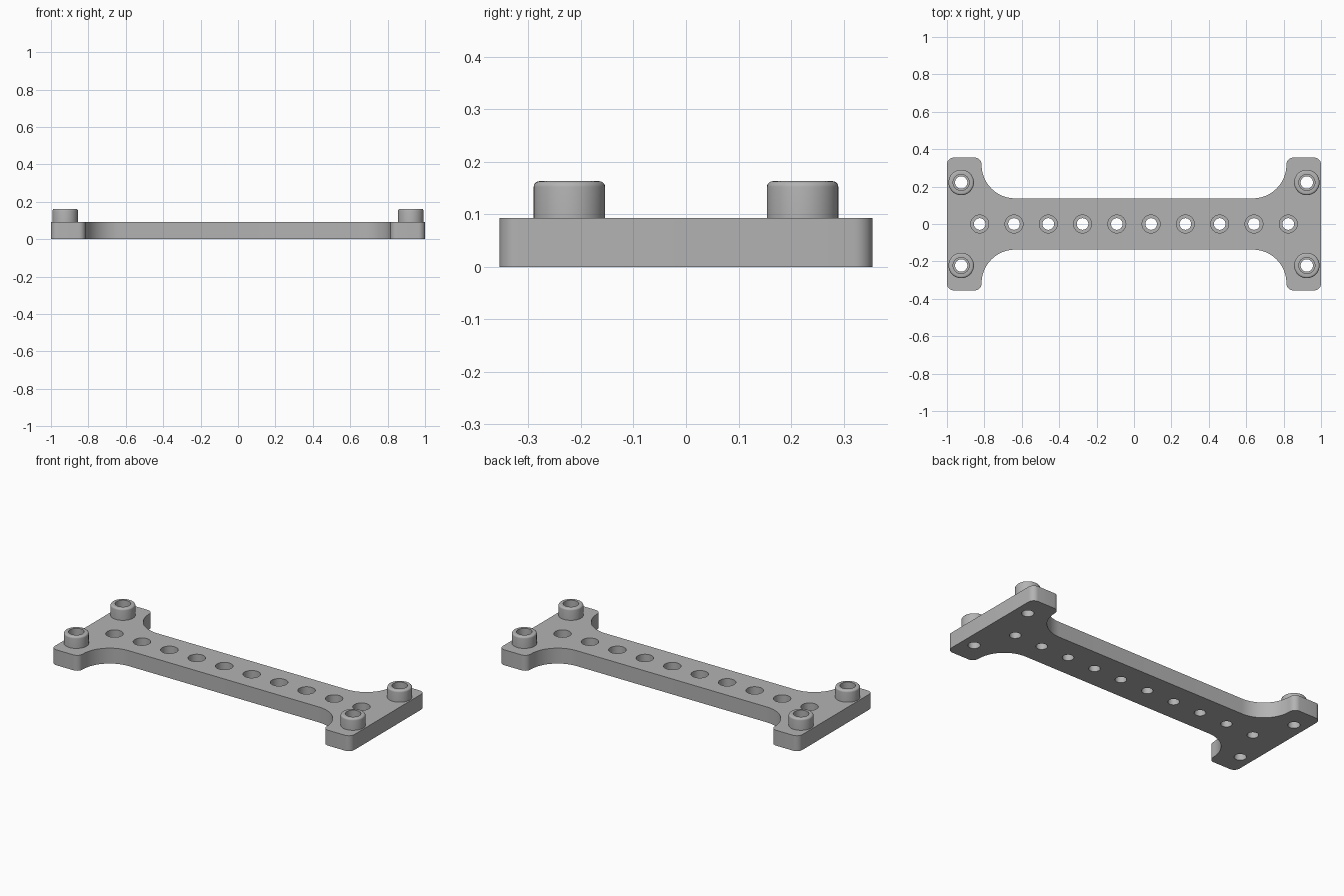
import bpy, bmesh
from math import cos, sin, pi, radians
from mathutils import Vector

if "Cube" in bpy.data.objects:
    bpy.data.objects.remove(bpy.data.objects["Cube"])

# Plain grey finish
grey = bpy.data.materials.new("grey plastic")
grey.use_nodes = True
colour = (0.45, 0.45, 0.45, 1)
grey.diffuse_color = colour
grey.node_tree.nodes["Principled BSDF"].inputs["Base Color"].default_value = colour

LENGTH, WIDTH, THICK, TOP = 1.0, 0.355, 0.093, 0.163
WAIST, ARM, FILLET, CORNER = 0.137, 0.815, 0.18, 0.036


def finish(name, bm):
    bmesh.ops.recalc_face_normals(bm, faces=bm.faces[:])
    mesh = bpy.data.meshes.new(name)
    bm.to_mesh(mesh)
    bm.free()
    mesh.materials.append(grey)
    obj = bpy.data.objects.new(name, mesh)
    bpy.context.collection.objects.link(obj)
    return obj


def smooth(obj):
    bpy.ops.object.select_all(action='DESELECT')
    obj.select_set(True)
    bpy.context.view_layer.objects.active = obj
    bpy.ops.object.shade_smooth_by_angle(angle=radians(35))


def arc(cx, cy, r, start, end, steps):
    angles = [radians(start + (end - start) * i / steps) for i in range(steps + 1)]
    return [(cx + r * cos(a), cy + r * sin(a)) for a in angles]


def lathe(bm, profile, x, y, closed, steps=40):
    """Revolve (radius, height) points around a vertical axis."""
    rings = []
    for r, z in profile:
        rings.append([bm.verts.new((x + r * cos(2 * pi * i / steps),
                                    y + r * sin(2 * pi * i / steps), z))
                      for i in range(steps)])
    pairs = list(zip(rings, rings[1:]))
    if closed:
        pairs.append((rings[-1], rings[0]))
    else:
        bm.faces.new(rings[0])
        bm.faces.new(rings[-1])
    for a, b in pairs:
        for i in range(steps):
            j = (i + 1) % steps
            bm.faces.new((a[i], a[j], b[j], b[i]))


# Plate outline: one quarter, mirrored round to a full loop
quarter = arc(LENGTH - CORNER, WIDTH - CORNER, CORNER, 0, 90, 8)
quarter += arc(ARM + CORNER, WIDTH - CORNER, CORNER, 90, 180, 8)
quarter += arc(ARM - FILLET, WAIST + FILLET, FILLET, 0, -90, 20)[1:]
half = quarter + [(-x, y) for x, y in reversed(quarter)]
outline = half + [(x, -y) for x, y in reversed(half)]

bm = bmesh.new()
base = bm.faces.new([bm.verts.new((x, y, 0)) for x, y in outline])
raised = bmesh.ops.extrude_face_region(bm, geom=[base])["geom"]
bmesh.ops.translate(bm, vec=Vector((0, 0, THICK)),
                    verts=[v for v in raised if isinstance(v, bmesh.types.BMVert)])
plate = finish("plate", bm)

# Stepped holes along the middle and plain holes under the posts
posts = [(sx * 0.924, sy * 0.222) for sx in (-1, 1) for sy in (-1, 1)]
bm = bmesh.new()
for i in range(10):
    lathe(bm, [(0.031, -0.05), (0.031, 0.045), (0.048, 0.045), (0.048, 0.2)],
          -0.825 + i * 0.1833, 0, False)
for x, y in posts:
    lathe(bm, [(0.033, -0.05), (0.033, 0.2)], x, y, False)
cutter = finish("hole_cutter", bm)
cutter.hide_render = True

cut = plate.modifiers.new("holes", 'BOOLEAN')
cut.operation = 'DIFFERENCE'
cut.solver = 'EXACT'
cut.object = cutter
bpy.context.view_layer.objects.active = plate
bpy.ops.object.modifier_apply(modifier=cut.name)
bpy.data.objects.remove(cutter)
smooth(plate)

# Hollow corner posts with a rounded top rim
R, ROUND, BORE = 0.068, 0.011, 0.043
rim = arc(R - ROUND, TOP - ROUND, ROUND, 0, 90, 5)
sides = {True: "left", False: "right"}
for x, y in posts:
    bm = bmesh.new()
    lathe(bm, [(R, THICK - 0.002)] + rim + [(BORE, TOP), (BORE, THICK - 0.002)],
          x, y, True)
    end = "back" if y > 0 else "front"
    smooth(finish(f"{end}_{sides[x > 0]}_post", bm))
